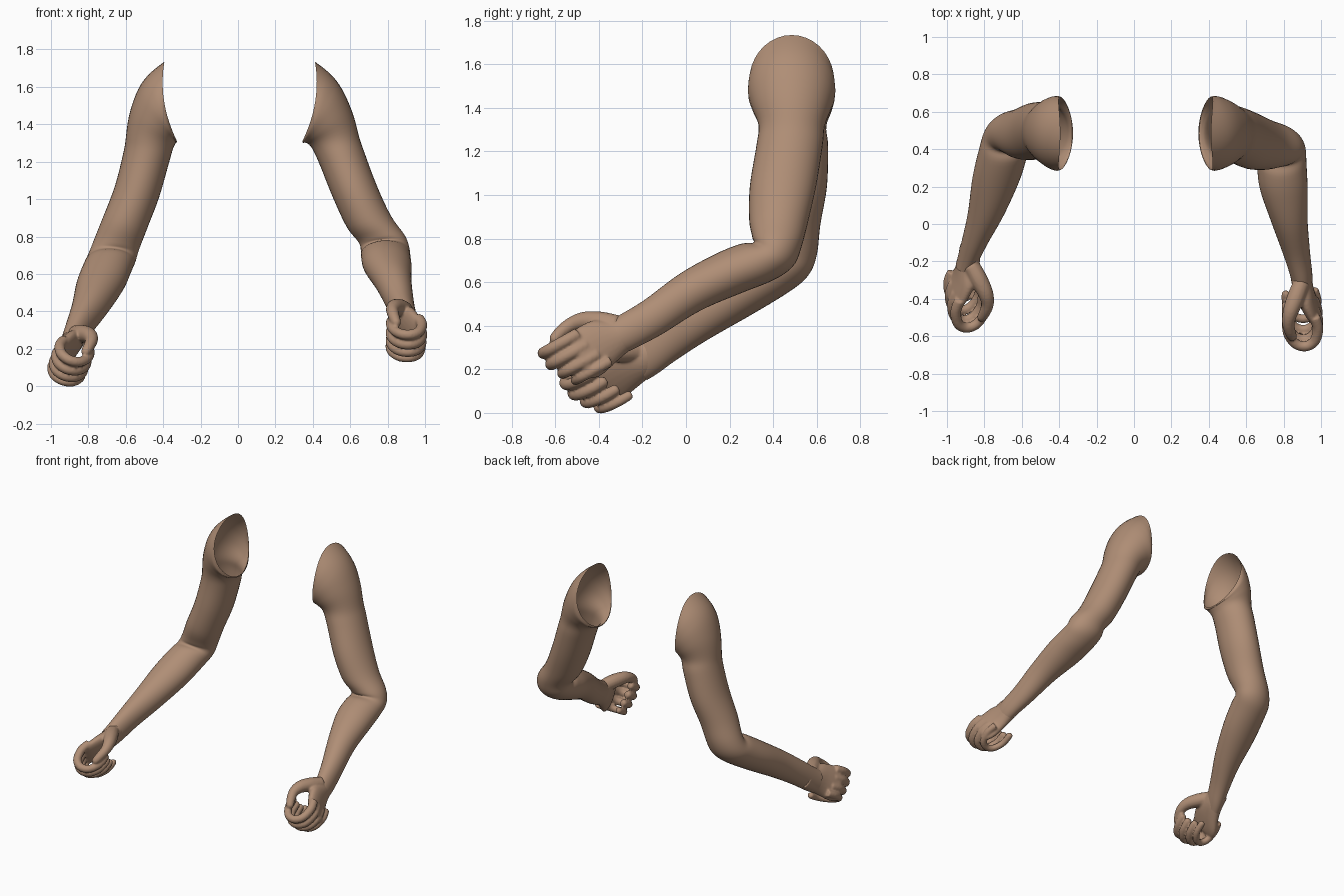
import bpy, bmesh
from math import sin, cos, radians, tau
from mathutils import Vector

if "Cube" in bpy.data.objects:
    bpy.data.objects.remove(bpy.data.objects["Cube"])

skin = bpy.data.materials.new("skin brown")
skin.use_nodes = True
SKIN = (0.43, 0.27, 0.18, 1)
skin.diffuse_color = SKIN
skin.node_tree.nodes["Principled BSDF"].inputs["Base Color"].default_value = SKIN
skin.node_tree.nodes["Principled BSDF"].inputs["Roughness"].default_value = 0.7


def smooth_rows(rows, steps):
    """Catmull-Rom interpolation through rows of numbers."""
    out = []
    for i in range(len(rows) - 1):
        a, b = rows[max(i - 1, 0)], rows[i]
        c, d = rows[i + 1], rows[min(i + 2, len(rows) - 1)]
        for k in range(steps):
            t = k / steps
            out.append([0.5 * (2 * q + (r - p) * t + (2 * p - 5 * q + 4 * r - s) * t * t
                               + (3 * q - p - 3 * r + s) * t ** 3)
                        for p, q, r, s in zip(a, b, c, d)])
    return out + [list(rows[-1])]


def loft(bm, rings, capped):
    """Skin a list of point rings with quads."""
    loops = [[bm.verts.new(p) for p in ring] for ring in rings]
    n = len(loops[0])
    for lo, hi in zip(loops, loops[1:]):
        for j in range(n):
            bm.faces.new((lo[j], lo[(j + 1) % n], hi[(j + 1) % n], hi[j]))
    if capped:
        bm.faces.new(loops[0])
        bm.faces.new(loops[-1])


def ellipse(c, u, v, n):
    return [c + u * cos(tau * j / n) + v * sin(tau * j / n) for j in range(n)]


def finish(bm, name):
    bmesh.ops.recalc_face_normals(bm, faces=bm.faces)
    mesh = bpy.data.meshes.new(name)
    bm.to_mesh(mesh)
    bm.free()
    mesh.materials.append(skin)
    mesh.shade_smooth()
    obj = bpy.data.objects.new(name, mesh)
    bpy.context.collection.objects.link(obj)
    return obj


# Shared arm sections, shoulder to wrist: half width, half depth, roll, elbow bend
SECTIONS = [
    (.215, .195, 81, 0), (.19, .2, 63, 0), (.154, .18, 40, 0), (.132, .152, 15, 0),
    (.125, .152, 12, 0), (.122, .152, 14, 0), (.122, .135, 14, 2), (.125, .115, 8, 10),
    (.13, .106, 3, 31), (.132, .112, 0, 48), (.128, .107, 0, 58), (.098, .097, 0, 62),
    (.073, .088, 0, 61), (.06, .084, 0, 61), (.053, .08, 0, 61)]

# Section centres of the two poses
LEFT_PATH = [
    (.378, .485, 1.522), (.435, .485, 1.47), (.48, .485, 1.4), (.515, .485, 1.318),
    (.553, .475, 1.225), (.625, .445, 1.04), (.7, .425, .88), (.77, .418, .785),
    (.787, .4, .727), (.79, .325, .692), (.8, .195, .64), (.83, .02, .555),
    (.868, -.15, .44), (.893, -.265, .375), (.9, -.33, .34)]
RIGHT_PATH = [
    (-.36, .485, 1.522), (-.415, .485, 1.47), (-.45, .49, 1.4), (-.47, .492, 1.315),
    (-.49, .5, 1.225), (-.54, .495, 1.04), (-.605, .482, .87), (-.652, .488, .75),
    (-.675, .47, .685), (-.695, .4, .64), (-.735, .25, .545), (-.79, .06, .425),
    (-.845, -.08, .325), (-.88, -.17, .255), (-.9, -.22, .22)]


def build_arm(name, path, side):
    bm, rings, steps, n = bmesh.new(), [], 5, 36
    rows = [p + s for p, s in zip(path, SECTIONS)]
    for i, (x, y, z, ru, rv, roll, bend) in enumerate(smooth_rows(rows, steps)):
        a, b = radians(roll), radians(bend)
        u = Vector((side * cos(a), 0, sin(a))) * ru
        v = Vector((0, -cos(b), sin(b))) * rv
        ring = ellipse(Vector((x, y, z)), u, v, n)
        # The open rim curves outward at front and back
        bow = 0.035 * max(0, 1 - i / steps)
        for j, p in enumerate(ring):
            p.x += side * bow * sin(tau * j / n) ** 2
        rings.append(ring)
    loft(bm, rings, False)
    return finish(bm, name)


# Hand in its own frame: x to the back of the hand, y forward, z to the thumb
PALM = [(-.05, 0, 0, .055, .078), (.04, 0, 0, .056, .082), (.12, .012, .012, .052, .11),
        (.2, .035, .005, .046, .122), (.25, .052, .003, .038, .115), (.275, .058, 0, .02, .09)]
CURL = [(.055, .2), (.068, .27), (.045, .345), (-.005, .375), (-.06, .355),
        (-.095, .29), (-.095, .215), (-.094, .2)]
THUMB = [(.0, .03, .05, .045), (-.035, .09, .1, .048), (-.068, .15, .14, .042),
         (-.085, .21, .153, .034), (-.08, .27, .145, .03), (-.07, .315, .13, .024),
         (-.066, .33, .125, .008)]
# Finger height, forward shift and radius
FINGERS = [(.1, .015, .03), (.038, .008, .031), (-.024, -.018, .029), (-.08, -.055, .026)]


def tube(bm, rows, place):
    """Round tube through rows of x, y, z, radius."""
    pts = smooth_rows(rows, 4)
    rings = []
    for i, (x, y, z, r) in enumerate(pts):
        lo, hi = pts[max(i - 1, 0)], pts[min(i + 1, len(pts) - 1)]
        t = (Vector(hi[:3]) - Vector(lo[:3])).normalized()
        u = Vector((0, 0, 1))
        u = (u - t * u.dot(t)).normalized()
        ring = ellipse(Vector((x, y, z)), u * r, t.cross(u) * r, 14)
        rings.append([place(p) for p in ring])
    loft(bm, rings, True)


def build_hand(name, wrist, forward, thumb_dir, side):
    wrist, fy, fz = Vector(wrist), Vector(forward).normalized(), Vector(thumb_dir)
    fz = (fz - fy * fz.dot(fy)).normalized()
    fx = fz.cross(fy) * side

    def place(p):
        return wrist + fx * p.x + fy * p.y + fz * p.z

    bm = bmesh.new()
    # Palm
    rings = []
    for y, x, z, rx, rz in smooth_rows(PALM, 4):
        ring = ellipse(Vector((x, y, z)), Vector((rx, 0, 0)), Vector((0, 0, rz)), 24)
        rings.append([place(p) for p in ring])
    loft(bm, rings, True)
    # Curled fingers and thumb
    for z, shift, r in FINGERS:
        last = len(CURL) - 1
        tube(bm, [(x, y + shift, z, r * (.35 if i == last else 1 - .025 * i))
                  for i, (x, y) in enumerate(CURL)], place)
    tube(bm, THUMB, place)
    obj = finish(bm, name)
    # Fuse the parts into one soft surface
    fuse = obj.modifiers.new("fuse", "REMESH")
    fuse.mode = "VOXEL"
    fuse.voxel_size = 0.007
    fuse.use_smooth_shade = True
    relax = obj.modifiers.new("relax", "SMOOTH")
    relax.factor = 0.5
    relax.iterations = 5
    return obj


build_arm("left_arm", LEFT_PATH, 1)
build_arm("right_arm", RIGHT_PATH, -1)
build_hand("left_hand", LEFT_PATH[-2], (.08, -.87, -.48), (0, -.48, .87), 1)
build_hand("right_hand", RIGHT_PATH[-2], (-.13, -.85, -.5), (.3, -.45, .85), -1)
